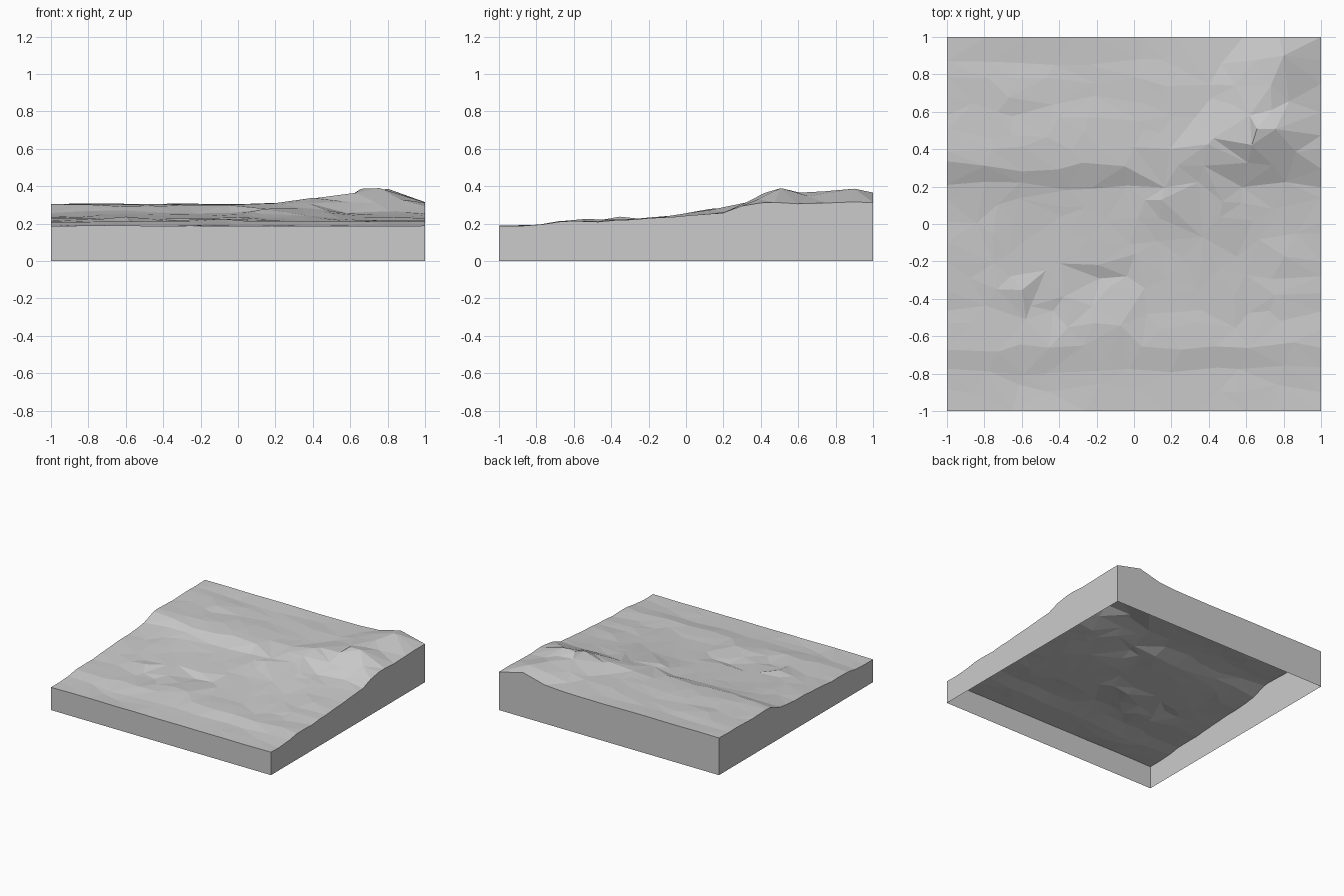
import bpy
import bmesh
import math
import random
from mathutils import Vector, noise, geometry

random.seed(7)
if "Cube" in bpy.data.objects:
    bpy.data.objects.remove(bpy.data.objects["Cube"], do_unlink=True)

# One stone grey for the whole tile
grey = bpy.data.materials.new("stone_grey")
grey.use_nodes = True
colour = (0.6, 0.6, 0.6, 1)
grey.diffuse_color = colour
grey.node_tree.nodes["Principled BSDF"].inputs["Base Color"].default_value = colour

# General slope from front to back: (y, z)
slope = [(-1, .188), (-.88, .188), (-.78, .193), (-.66, .212), (-.54, .212),
         (-.46, .21), (-.36, .22), (-.27, .223), (-.19, .23), (-.08, .236),
         (.02, .243), (.11, .25), (.2, .256), (.31, .298), (.4, .303),
         (.48, .303), (.58, .3), (.66, .302), (.76, .303), (.88, .303), (1, .305)]

# Hills, ridges and hollows: (x, y, height, x radius, y radius)
bumps = [(.72, .48, .085, .2, .13), (.4, .44, .03, .15, .1),
         (.78, .92, .075, .16, .17), (.68, .7, .055, .2, .14),
         (.32, .13, .045, .2, .1), (-.2, -.17, .015, .2, .06),
         (-.2, -.29, -.018, .2, .06), (-.15, -.56, .015, .25, .06),
         (-.55, -.34, .015, .2, .06), (-.9, .06, -.015, .1, .12)]


def height(x, y):
    for (y0, z0), (y1, z1) in zip(slope, slope[1:]):
        if y <= y1:
            z = z0 + (z1 - z0) * (y - y0) / (y1 - y0)
            break
    for bx, by, h, rx, ry in bumps:
        z += h * math.exp(-((x - bx) / rx) ** 2 - ((y - by) / ry) ** 2)
    # Small uneven folds, longer across than deep, calmer at the border
    calm = .4 if max(abs(x), abs(y)) > .99 else 1
    return z + .012 * calm * noise.noise(Vector((x * 3.1, y * 6.3, 4.2)))


def make_object(name, bm):
    mesh = bpy.data.meshes.new(name)
    bm.to_mesh(mesh)
    bm.free()
    mesh.materials.append(grey)
    obj = bpy.data.objects.new(name, mesh)
    bpy.context.collection.objects.link(obj)
    return obj


# Uneven scatter of points, exact along the four borders
columns = 10
points = []
for row, (y, _) in enumerate(slope):
    for col in range(columns + 1):
        px, py = -1 + 2 * col / columns, y
        if 0 < col < columns:
            px += random.uniform(-.075, .075)
        if 0 < row < len(slope) - 1:
            py += random.uniform(-.03, .03)
        points.append(Vector((px, py)))

# Faceted ground surface
flat, _, triangles, *_ = geometry.delaunay_2d_cdt(points, [], [], 0, 1e-5)
ground = bmesh.new()
corners = [ground.verts.new((p.x, p.y, height(p.x, p.y))) for p in flat]
for tri in triangles:
    face = ground.faces.new([corners[i] for i in tri])
    face.normal_update()
    if face.normal.z < 0:
        face.normal_flip()
ground.normal_update()

# Border edges drop straight to the floor as open-bottomed walls
walls = bmesh.new()
for edge in ground.edges:
    if edge.is_boundary:
        a, b = (v.co for v in edge.verts)
        ring = [a, b, Vector((b.x, b.y, 0)), Vector((a.x, a.y, 0))]
        wall = walls.faces.new([walls.verts.new(p) for p in ring])
        wall.normal_update()
        if wall.normal.dot((a + b) / 2 * Vector((1, 1, 0)).length) < 0:
            wall.normal_flip()
bmesh.ops.remove_doubles(walls, verts=walls.verts, dist=1e-5)

make_object("terrain_surface", ground)
make_object("side_walls", walls)
